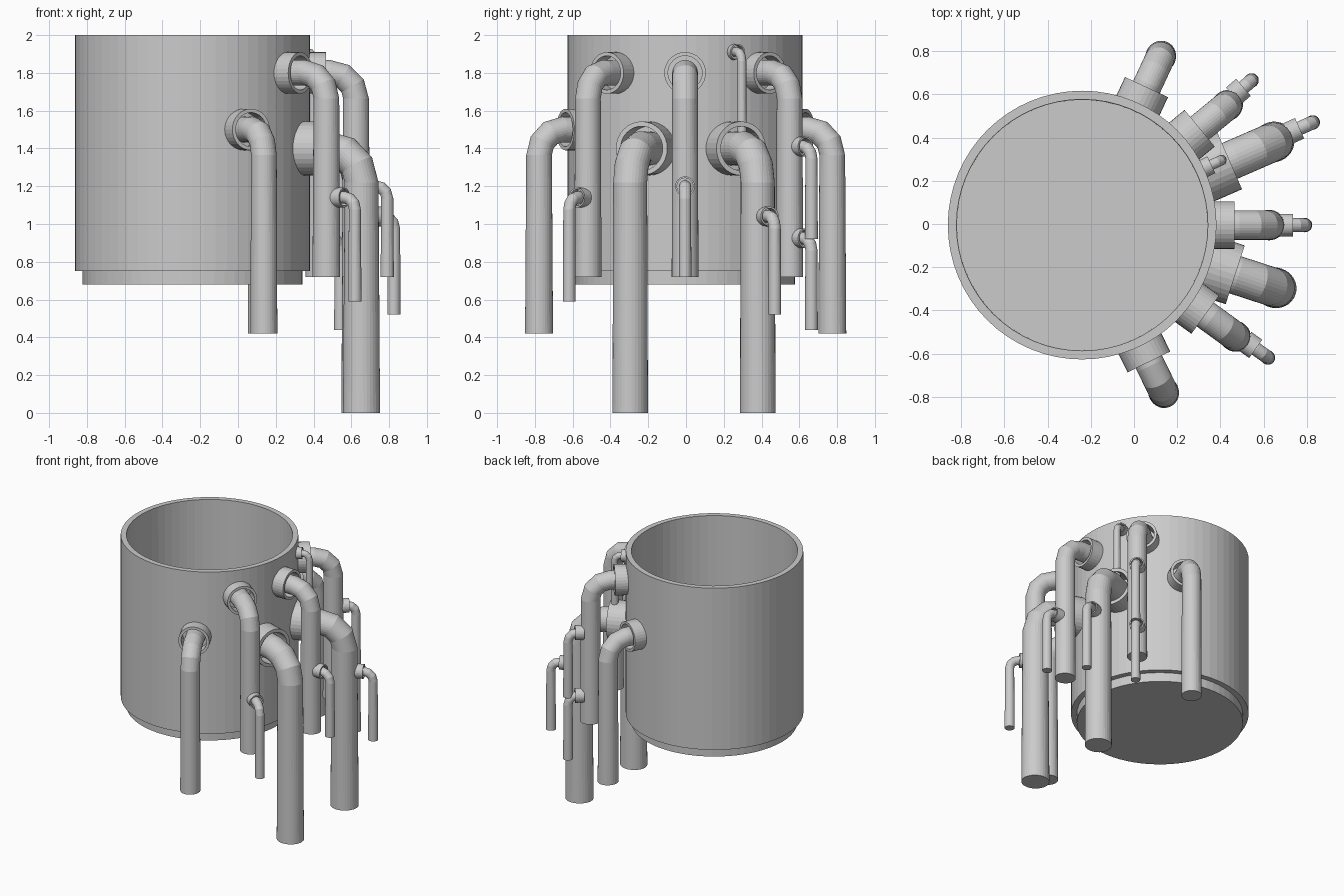
import bpy, bmesh
from math import sin, cos, pi, radians
from mathutils import Vector

if "Cube" in bpy.data.objects:
    bpy.data.objects.remove(bpy.data.objects["Cube"])

CENTRE = Vector((-0.24, -0.005, 0))  # axis of the pot
POT_R = 0.622


def finish(name, bm):
    bmesh.ops.recalc_face_normals(bm, faces=bm.faces)
    mesh = bpy.data.meshes.new(name)
    bm.to_mesh(mesh)
    bm.free()
    obj = bpy.data.objects.new(name, mesh)
    bpy.context.collection.objects.link(obj)
    return obj


def bridge(bm, rings, closed=False):
    n = len(rings[0])
    pairs = list(zip(rings, rings[1:])) + ([(rings[-1], rings[0])] if closed else [])
    for a, b in pairs:
        for i in range(n):
            j = (i + 1) % n
            bm.faces.new((a[i], a[j], b[j], b[i]))


def ring(bm, centre, u, v, ru, rv, n):
    return [bm.verts.new(centre + u * ru * cos(2 * pi * i / n) + v * rv * sin(2 * pi * i / n))
            for i in range(n)]


X, Y, Z = Vector((1, 0, 0)), Vector((0, 1, 0)), Vector((0, 0, 1))


def make_pot():
    # outer wall, stepped base, rim and hollow inside
    profile = [(0.582, 0.68), (0.582, 0.75), (POT_R, 0.75), (POT_R, 2.0), (0.582, 2.0), (0.58, 0.69)]
    bm = bmesh.new()
    rings = [ring(bm, CENTRE + Z * z, X, Y, r, r, 64) for r, z in profile]
    bridge(bm, rings)
    bm.faces.new(rings[0])
    bm.faces.new(rings[-1])
    finish("pot", bm)


def make_pipe(name, angle, start, reach, z, r, bottom, collar_r, collar_end):
    """Bent drain pipe with a socket collar; start, reach and collar_end are radial distances."""
    a = radians(angle)
    out = Vector((cos(a), sin(a), 0))
    side = Vector((-sin(a), cos(a), 0))
    bend = 2 * r

    # pipe: straight out, three-step elbow, then down with a slight flare
    bm = bmesh.new()
    rings = [ring(bm, CENTRE + out * start + Z * z, Z, side, r, r, 32)]
    for k in range(4):
        t = k * pi / 6
        c = CENTRE + out * (reach - bend + bend * sin(t)) + Z * (z - bend + bend * cos(t))
        rings.append(ring(bm, c, Z * cos(t) + out * sin(t), side, r, r, 32))
    rings.append(ring(bm, CENTRE + out * reach + Z * bottom, out, side, r * 1.1, r * 1.04, 32))
    bridge(bm, rings)
    bm.faces.new(rings[0])
    bm.faces.new(rings[-1])
    finish(name + "_pipe", bm)

    # collar: open ring around the root of the pipe
    bm = bmesh.new()
    inner = collar_r * 0.82
    rings = [ring(bm, CENTRE + out * s + Z * z, Z, side, q, q, 32)
             for s, q in ((start, collar_r), (collar_end, collar_r), (collar_end, inner), (start, inner))]
    bridge(bm, rings, closed=True)
    finish(name + "_collar", bm)


make_pot()

# medium pipes on the pot: angle, reach, height, bottom
for i, (ang, reach, z, bottom) in enumerate([(65, 0.86, 1.5, 0.42), (-64, 0.86, 1.5, 0.42),
                                             (39.5, 0.87, 1.8, 0.72), (-36, 0.875, 1.8, 0.72),
                                             (0, 0.865, 1.8, 0.72)]):
    make_pipe(f"medium_{i + 1}", ang, 0.597, reach, z, 0.068, bottom, 0.11, 0.705)

# large pipes on the pot
for i, (ang, reach) in enumerate([(-18, 0.94), (23.5, 0.965)]):
    make_pipe(f"large_{i + 1}", ang, 0.592, reach, 1.4, 0.09, 0.0, 0.143, 0.745)

# small pipes branching from the others: angle, start, reach, height, bottom
for i, (ang, start, reach, z, bottom) in enumerate([(0, 0.915, 1.03, 1.2, 0.72),
                                                    (-35.5, 0.925, 1.055, 1.14, 0.59),
                                                    (24, 1.04, 1.167, 1.04, 0.52),
                                                    (40.5, 0.92, 1.03, 0.925, 0.44),
                                                    (40.5, 0.92, 1.03, 1.41, 0.92)]):
    make_pipe(f"small_{i + 1}", ang, start, reach, z, 0.032, bottom, 0.052, start + 0.062)

# thin pipe near the rim
make_pipe("thin", 25, 0.605, 0.71, 1.91, 0.024, 1.47, 0.043, 0.66)
